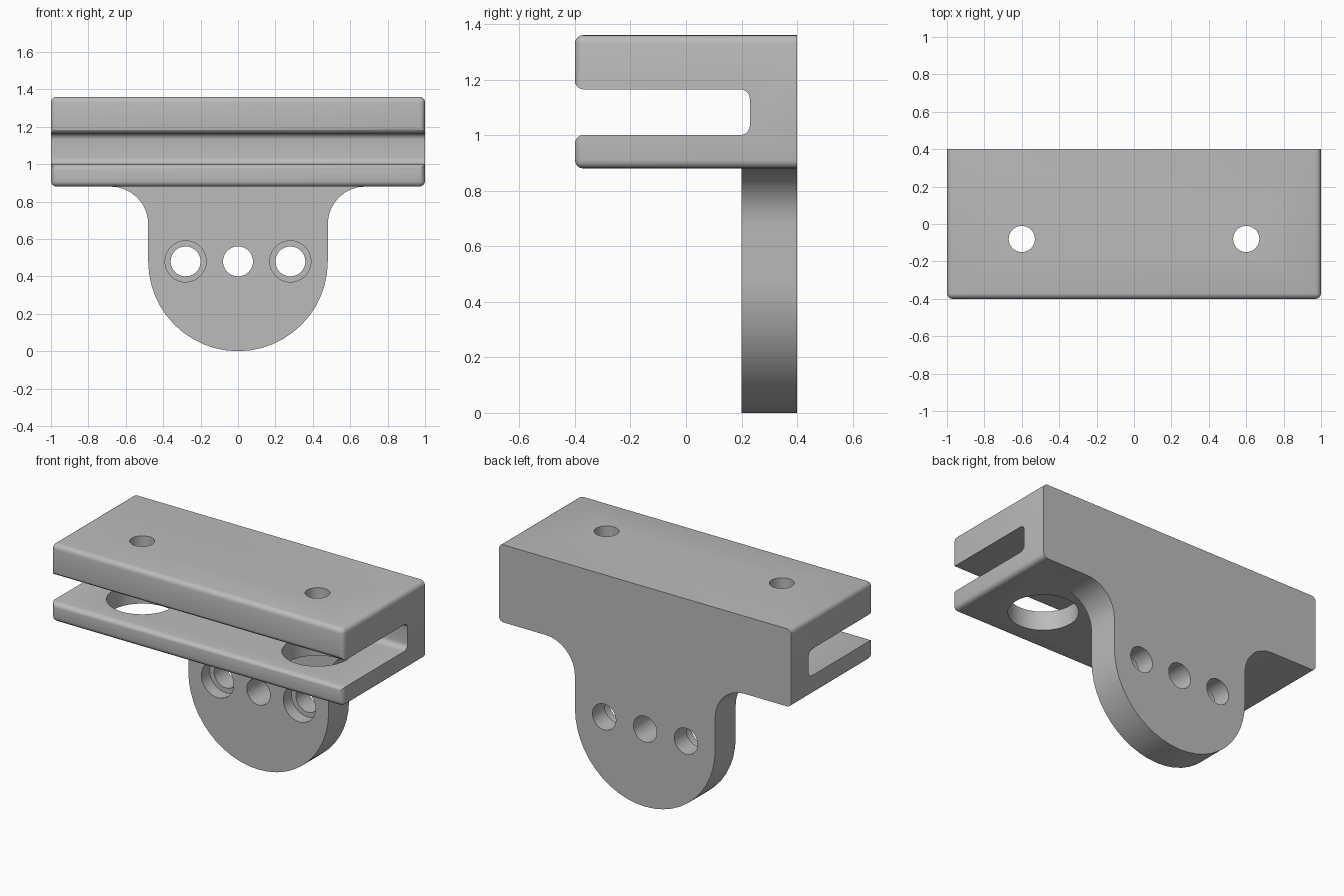
import bpy, bmesh
from math import sin, cos, radians

cube = bpy.data.objects.get("Cube")
if cube:
    bpy.data.objects.remove(cube, do_unlink=True)

grey = bpy.data.materials.new("plain grey")
grey.use_nodes = True
COLOUR = (0.5, 0.5, 0.5, 1)
grey.diffuse_color = COLOUR
grey.node_tree.nodes["Principled BSDF"].inputs["Base Color"].default_value = COLOUR


def arc(cx, cy, r, start, end, steps):
    """Points along a circular arc, angles in degrees."""
    angles = [radians(start + (end - start) * i / steps) for i in range(steps + 1)]
    return [(cx + r * cos(a), cy + r * sin(a)) for a in angles]


def finish(bm, name):
    bmesh.ops.recalc_face_normals(bm, faces=bm.faces)
    mesh = bpy.data.meshes.new(name)
    bm.to_mesh(mesh)
    bm.free()
    mesh.materials.append(grey)
    obj = bpy.data.objects.new(name, mesh)
    bpy.context.collection.objects.link(obj)
    return obj


def prism(name, profile, axis, lo, hi):
    """Extrude a 2D profile along x, y or z between lo and hi."""
    place = {"x": lambda a, b, t: (t, a, b),
             "y": lambda a, b, t: (a, t, b),
             "z": lambda a, b, t: (a, b, t)}[axis]
    bm = bmesh.new()
    face = bm.faces.new([bm.verts.new(place(a, b, lo)) for a, b in profile])
    grown = bmesh.ops.extrude_face_region(bm, geom=[face])["geom"]
    offset = place(0, 0, hi - lo)
    bmesh.ops.translate(bm, vec=offset,
                        verts=[g for g in grown if isinstance(g, bmesh.types.BMVert)])
    return finish(bm, name)


def rod(name, a, b, r, axis, lo, hi):
    return prism(name, arc(a, b, r, 0, 360, 40)[:-1], axis, lo, hi)


def combine(target, other, operation):
    mod = target.modifiers.new("combine", "BOOLEAN")
    mod.operation, mod.solver, mod.object = operation, "EXACT", other
    bpy.ops.object.select_all(action="DESELECT")
    bpy.context.view_layer.objects.active = target
    target.select_set(True)
    bpy.ops.object.modifier_apply(modifier=mod.name)
    bpy.data.objects.remove(other, do_unlink=True)


# Clamp block: rounded everywhere except around the back face
BOTTOM, TOP, BACK, ROUND = 0.88, 1.36, 0.4, 0.03
bm = bmesh.new()
bmesh.ops.create_cube(bm, size=1)
bmesh.ops.scale(bm, vec=(2, 2 * BACK, TOP - BOTTOM), verts=bm.verts)
bmesh.ops.translate(bm, vec=(0, 0, (TOP + BOTTOM) / 2), verts=bm.verts)
soft = [e for e in bm.edges if not all(v.co.y > BACK - 0.01 for v in e.verts)]
bmesh.ops.bevel(bm, geom=soft, offset=ROUND, segments=4, profile=0.5, affect="EDGES")
bracket = finish(bm, "bracket")

# Slot open to the front, with rounded lips and inner corners
slot = [(-0.5, 0.97)]
slot += arc(-0.37, 0.97, ROUND, 180, 90, 4)
slot += arc(0.195, 1.035, 0.035, -90, 0, 5)
slot += arc(0.195, 1.13, 0.035, 0, 90, 5)
slot += arc(-0.37, 1.195, ROUND, 270, 180, 4)
slot += [(-0.5, 1.195)]
combine(bracket, prism("slot_cutter", slot, "x", -1.2, 1.2), "DIFFERENCE")

# Small screw holes above, wide access holes below
for x in (-0.6, 0.6):
    combine(bracket, rod("screw_hole", x, -0.08, 0.07, "z", 1.08, 1.5), "DIFFERENCE")
    combine(bracket, rod("access_hole", x, -0.08, 0.2, "z", 0.8, 1.08), "DIFFERENCE")

# Hanging tongue: round bottom, straight sides, flared top
half = arc(0, 0.48, 0.48, -90, 0, 12) + arc(0.68, 0.68, 0.2, 180, 90, 8) + [(0.68, 0.94)]
outline = half + [(-x, z) for x, z in reversed(half[1:])]
tongue = prism("tongue", outline, "y", 0.2, BACK)

# Row of three holes, the outer two counterbored from the front
for x in (-0.28, 0, 0.28):
    combine(tongue, rod("bolt_hole", x, 0.48, 0.08, "y", 0.1, 0.5), "DIFFERENCE")
    if x:
        combine(tongue, rod("counterbore", x, 0.48, 0.11, "y", 0.1, 0.28), "DIFFERENCE")

combine(bracket, tongue, "UNION")
bpy.ops.object.shade_smooth_by_angle(angle=radians(30))
